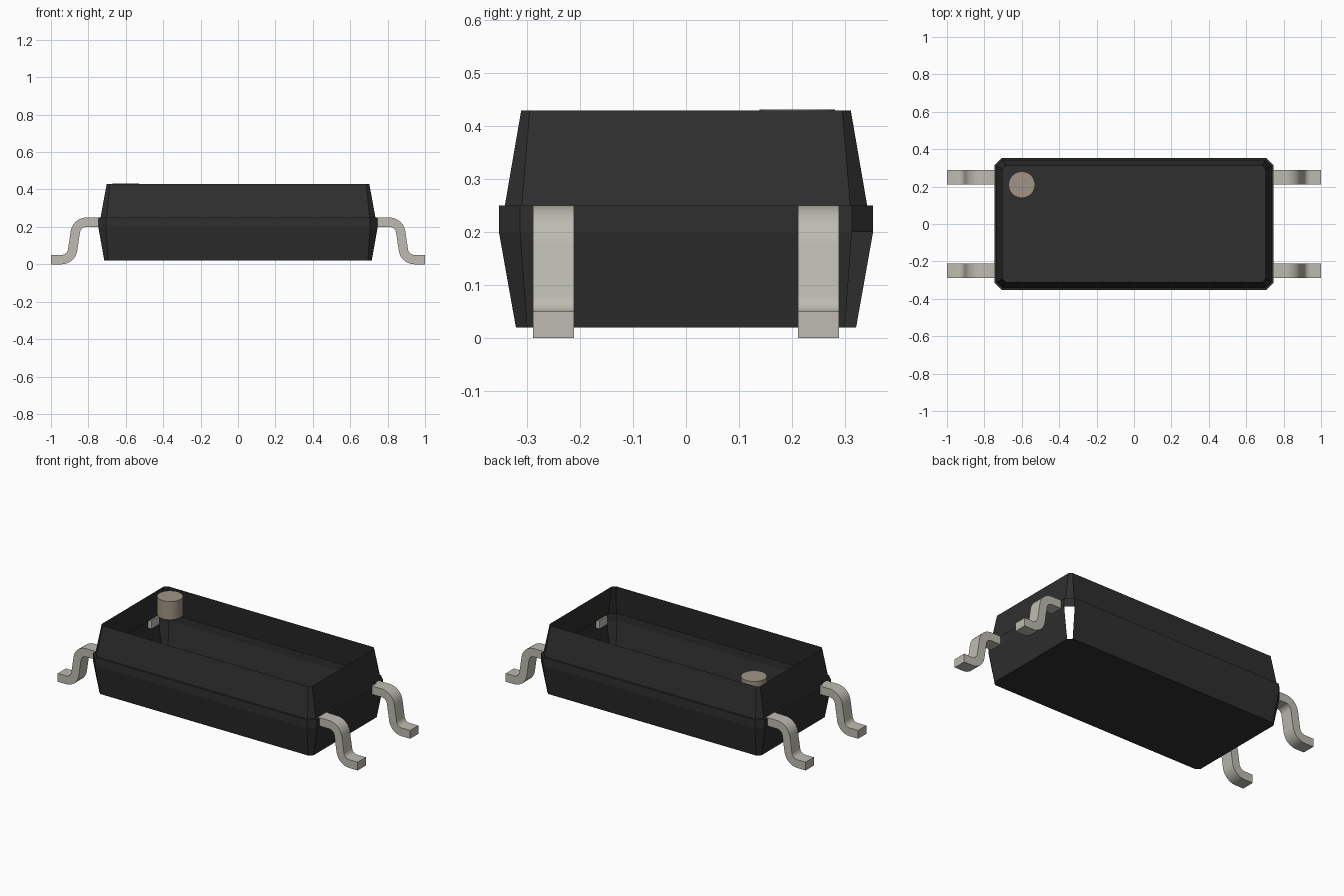
import bpy, bmesh, math
from mathutils import Vector

cube = bpy.data.objects.get("Cube")
if cube:
    bpy.data.objects.remove(cube, do_unlink=True)


def material(name, rgb):
    m = bpy.data.materials.new(name)
    m.use_nodes = True
    m.diffuse_color = (*rgb, 1)
    bsdf = m.node_tree.nodes["Principled BSDF"]
    bsdf.inputs["Base Color"].default_value = (*rgb, 1)
    bsdf.inputs["Roughness"].default_value = 0.6
    return m


black = material("black plastic", (0.028, 0.028, 0.028))
metal = material("tinned metal", (0.51, 0.50, 0.44))
tan = material("marker tan", (0.35, 0.30, 0.235))


def make_object(name, bm, mat, smooth=False):
    bm.normal_update()
    mesh = bpy.data.meshes.new(name)
    bm.to_mesh(mesh)
    bm.free()
    mesh.materials.append(mat)
    ob = bpy.data.objects.new(name, mesh)
    bpy.context.collection.objects.link(ob)
    if smooth:
        bpy.ops.object.select_all(action='DESELECT')
        ob.select_set(True)
        bpy.context.view_layer.objects.active = ob
        bpy.ops.object.shade_smooth_by_angle(angle=math.radians(35))
    return ob


# Case: open-topped shell of chamfered rectangles (half x, half y, chamfer, z)
def ring(bm, hx, hy, c, z):
    pts = [(hx, -hy + c), (hx, hy - c), (hx - c, hy), (-hx + c, hy),
           (-hx, hy - c), (-hx, -hy + c), (-hx + c, -hy), (hx - c, -hy)]
    return [bm.verts.new((x, y, z)) for x, y in pts]


sections = [(0.715, 0.321, 0.021, 0.02), (0.747, 0.353, 0.040, 0.20),
            (0.747, 0.353, 0.040, 0.25), (0.735, 0.342, 0.032, 0.25),
            (0.702, 0.311, 0.016, 0.43)]
bm = bmesh.new()
rings = [ring(bm, *s) for s in sections]
bm.faces.new(rings[0][::-1])
for level, (a, b) in enumerate(zip(rings, rings[1:])):
    for i in range(8):
        if level == 0 and i == 1:      # open slot in the lower back left corner
            continue
        j = (i + 1) % 8
        bm.faces.new((a[i], a[j], b[j], b[i]))
make_object("case", bm, black)


# Lead centre line: straight runs joined by rounded bends
def fillet(p0, p1, p2, radius, steps=8):
    p0, p1, p2 = Vector(p0), Vector(p1), Vector(p2)
    u, v = (p0 - p1).normalized(), (p2 - p1).normalized()
    half = u.angle(v) / 2
    centre = p1 + (u + v).normalized() * radius / math.sin(half)
    start = p1 + u * radius / math.tan(half) - centre
    end = p1 + v * radius / math.tan(half) - centre
    sweep = start.angle(end)
    return [centre + (start * math.sin(sweep * (1 - t)) + end * math.sin(sweep * t))
            / math.sin(sweep) for t in (k / steps for k in range(steps + 1))]


A, B, C, D = (0.725, 0.225), (0.862, 0.225), (0.892, 0.025), (1.0, 0.025)
path = [Vector(A)] + fillet(A, B, C, 0.06) + fillet(B, C, D, 0.06) + [Vector(D)]


def lead(name, side, y, half_width=0.039, half_thick=0.025):
    bm = bmesh.new()
    loops = []
    for i, p in enumerate(path):
        t = (path[min(i + 1, len(path) - 1)] - path[max(i - 1, 0)]).normalized()
        if i in (1, len(path) - 2):    # keep the straight ends level
            t = Vector((1, 0))
        n = Vector((-t.y, t.x)) * half_thick
        corners = [(p + n, -1), (p + n, 1), (p - n, 1), (p - n, -1)]
        loops.append([bm.verts.new((side * q.x, y + s * half_width, q.y))
                      for q, s in corners])
    for a, b in zip(loops, loops[1:]):
        for i in range(4):
            j = (i + 1) % 4
            bm.faces.new((a[i], a[j], b[j], b[i]))
    bm.faces.new(loops[0])
    bm.faces.new(loops[-1])
    bmesh.ops.recalc_face_normals(bm, faces=bm.faces)
    make_object(name, bm, metal, smooth=True)


for side, side_name in ((1, "left"), (-1, "right")):
    for y, end_name in ((-0.25, "front"), (0.25, "back")):
        lead(f"{end_name}_{side_name}_lead", side, y)

# Orientation marker: short peg level with the rim
bm = bmesh.new()
bmesh.ops.create_cone(bm, cap_ends=True, segments=24, radius1=0.071,
                      radius2=0.071, depth=0.11)
bmesh.ops.translate(bm, verts=bm.verts, vec=(-0.60, 0.21, 0.377))
make_object("orientation_marker", bm, tan, smooth=True)
